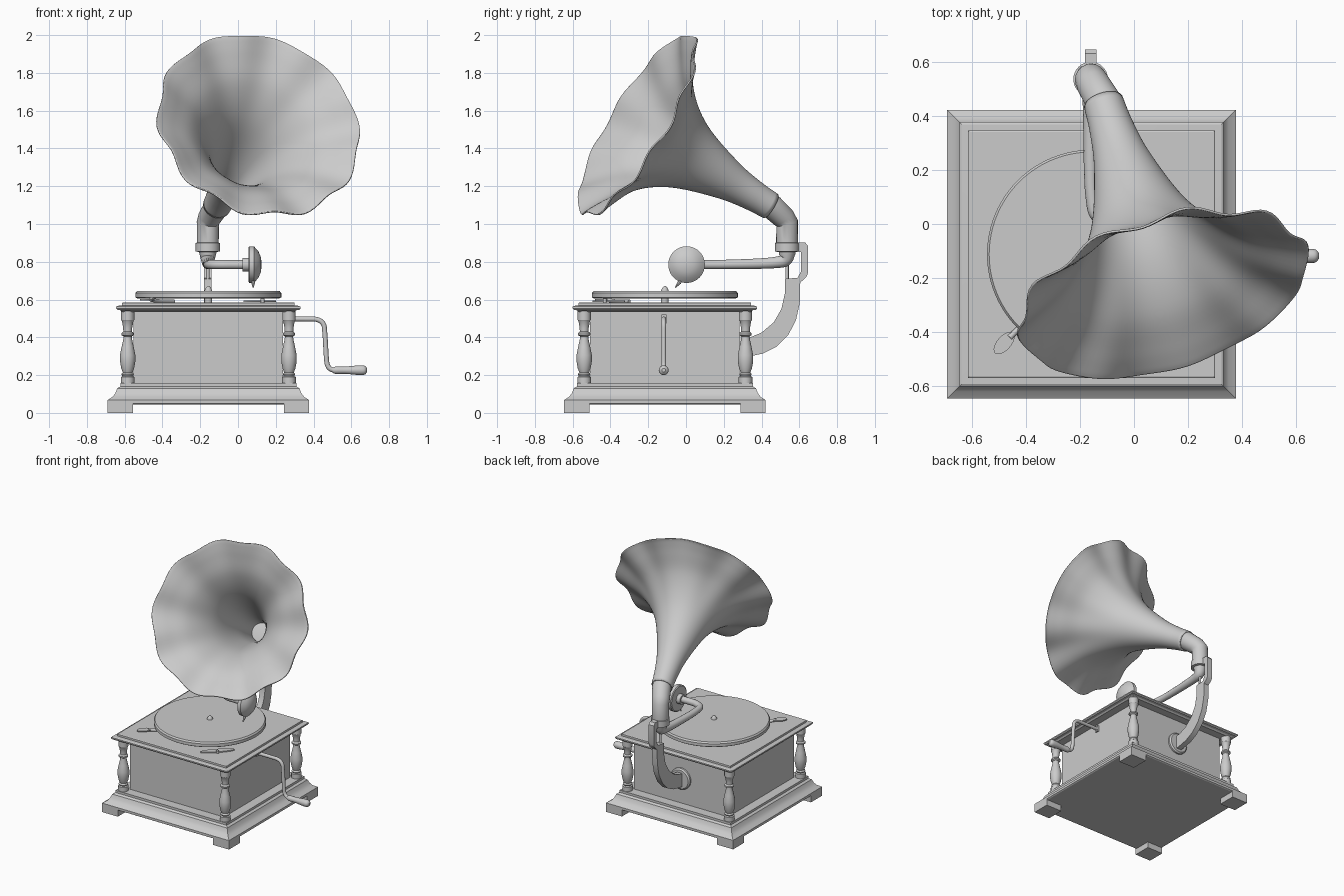
import bpy, bmesh, math
from mathutils import Vector, Matrix

if "Cube" in bpy.data.objects:
    bpy.data.objects.remove(bpy.data.objects["Cube"])

grey = bpy.data.materials.new("plain grey")
grey.use_nodes = True
COLOUR = (0.6, 0.6, 0.6, 1)
grey.diffuse_color = COLOUR
grey.node_tree.nodes["Principled BSDF"].inputs["Base Color"].default_value = COLOUR

CX, CY = -0.157, -0.112      # cabinet centre
PX, PY = -0.16, 0.535        # horn pivot


def smooth(ob, angle=35):
    bpy.ops.object.select_all(action='DESELECT')
    ob.select_set(True)
    bpy.context.view_layer.objects.active = ob
    bpy.ops.object.shade_smooth_by_angle(angle=math.radians(angle))


def finish(name, bm, matrix=None, angle=35):
    bmesh.ops.recalc_face_normals(bm, faces=bm.faces)
    if matrix is not None:
        bm.transform(matrix)
    me = bpy.data.meshes.new(name)
    bm.to_mesh(me)
    bm.free()
    me.materials.append(grey)
    ob = bpy.data.objects.new(name, me)
    bpy.context.collection.objects.link(ob)
    smooth(ob, angle)
    return ob


def loft(name, rings, matrix=None, caps=True, angle=35):
    bm = bmesh.new()
    loops = [[bm.verts.new(p) for p in ring] for ring in rings]
    n = len(loops[0])
    for a, b in zip(loops, loops[1:]):
        for i in range(n):
            bm.faces.new((a[i], a[(i + 1) % n], b[(i + 1) % n], b[i]))
    if caps:
        bm.faces.new(loops[0])
        bm.faces.new(loops[-1])
    return finish(name, bm, matrix, angle)


def lathe(name, profile, matrix, n=32):
    """Profile of (radius, height) turned about local z."""
    turn = [math.tau * i / n for i in range(n)]
    return loft(name, [[(r * math.cos(a), r * math.sin(a), z) for a in turn]
                       for r, z in profile], matrix)


def square_loft(name, profile):
    """Profile of (half width, height) run around the square cabinet."""
    corners = ((-1, -1), (1, -1), (1, 1), (-1, 1))
    return loft(name, [[(CX + h * x, CY + h * y, z) for x, y in corners]
                       for h, z in profile], angle=25)


def spline(points, steps=6):
    pts = [Vector(p) for p in points]
    pts = [2 * pts[0] - pts[1]] + pts + [2 * pts[-1] - pts[-2]]
    out = []
    for a, b, c, d in zip(pts, pts[1:], pts[2:], pts[3:]):
        for i in range(steps):
            t = i / steps
            out.append(0.5 * (2 * b + (c - a) * t + (2 * a - 5 * b + 4 * c - d) * t ** 2
                              + (3 * b - a - 3 * c + d) * t ** 3))
    return out + [pts[-2]]


def tube(name, points, n=20, curved=True):
    """Round rod through points of (x, y, z, radius)."""
    pts = spline(points) if curved else [Vector(p) for p in points]
    cu = bpy.data.curves.new(name, 'CURVE')
    cu.dimensions = '3D'
    cu.bevel_depth = 1
    cu.bevel_resolution = n // 4
    cu.use_fill_caps = True
    sp = cu.splines.new('POLY')
    sp.points.add(len(pts) - 1)
    for q, p in zip(sp.points, pts):
        q.co = (p[0], p[1], p[2], 1)
        q.radius = p[3]
    ob = bpy.data.objects.new(name, cu)
    bpy.context.collection.objects.link(ob)
    cu.materials.append(grey)
    bpy.ops.object.select_all(action='DESELECT')
    ob.select_set(True)
    bpy.context.view_layer.objects.active = ob
    bpy.ops.object.convert(target='MESH')
    smooth(bpy.context.view_layer.objects.active, 40)


def plate(name, outline, depth, matrix):
    """Flat outline extruded both ways along local z."""
    return loft(name, [[(x, y, s * depth / 2) for x, y in outline] for s in (-1, 1)], matrix)


def at(x, y, z):
    return Matrix.Translation((x, y, z))


# Cabinet
square_loft("plinth", [(.525, .045), (.533, .05), (.533, .068), (.507, .085), (.492, .105),
                       (.482, .13), (.466, .14), (.466, .157)])
square_loft("cabinet_body", [(.395, .15), (.395, .54)])
square_loft("lid", [(.455, .535), (.465, .543), (.482, .546), (.488, .553), (.488, .562),
                    (.48, .567), (.457, .568), (.457, .582), (.452, .585)])
column = [(.036, .155), (.036, .19), (.028, .195), (.033, .205), (.026, .215), (.034, .235),
          (.041, .275), (.041, .305), (.032, .35), (.023, .39), (.022, .405), (.033, .412),
          (.033, .422), (.023, .43), (.024, .45), (.03, .485), (.035, .492), (.035, .54)]
for sx, side in ((-1, "right"), (1, "left")):
    for sy, end in ((-1, "front"), (1, "back")):
        lathe(f"{end}_{side}_column", column, at(CX + .427 * sx, CY + .427 * sy, 0), 24)
        foot = [(sx * a, sy * b) for a, b in ((.4, .4), (.533, .4), (.533, .533), (.4, .533))]
        plate(f"{end}_{side}_foot", foot, .052, at(CX, CY, .026))

# Turntable
lathe("platter", [(.375, .605), (.386, .612), (.386, .634), (.378, .645), (.01, .645)],
      at(CX, CY, 0), 96)
lathe("platter_shaft", [(.02, .58), (.02, .61)], at(CX, CY, 0))
lathe("spindle", [(.02, .64), (.02, .65), (.012, .664), (.004, .672)], at(CX, CY, 0), 16)

# Brake and speed levers
leaf = [(.05 * math.cos(a), .026 * math.sin(a)) for a in [math.tau * i / 24 for i in range(24)]]
plate("brake_paddle", leaf, .008, at(-.48, -.44, .60) @ Matrix.Rotation(math.radians(48), 4, 'Z'))
tube("brake_arm", [(-.46, -.42, .6, .012), (-.42, -.38, .592, .01), (-.34, -.3, .59, .01)])
plate("speed_lever", [(2.4 * x, .9 * y) for x, y in leaf], .008,
      at(.115, -.41, .59) @ Matrix.Rotation(math.radians(45), 4, 'Z'))
lathe("speed_pin", [(.01, .58), (.01, .605)], at(.13, -.43, 0), 12)

# Crank
tube("crank", [(x, -.118, z, .013) for x, z in
               ((.22, .497), (.36, .497), (.42, .494), (.452, .47), (.46, .42), (.468, .29),
                (.475, .25), (.495, .23), (.53, .226))], 16)
tube("crank_handle", [(x, -.118, .226, r) for x, r in
                      ((.5, .014), (.52, .02), (.57, .02), (.64, .026), (.67, .024), (.684, .01))])
plate("crank_guard", [(-.024, -.012), (.024, -.012), (.024, .014), (-.024, .014)], .012,
      at(.242, -.118, .497) @ Matrix.Rotation(math.pi / 2, 4, 'Y'))

# Back bracket
outline = [(.27, .29), (.34, .30), (.41, .315), (.48, .35), (.54, .41), (.582, .49), (.602, .58),
           (.605, .69), (.638, .72), (.645, .74), (.645, .885), (.63, .903), (.56, .903), (.56, .86),
           (.61, .85), (.61, .75), (.59, .715), (.525, .71), (.525, .64), (.505, .55),
           (.465, .48), (.40, .425), (.34, .40), (.27, .39)]
swap = Matrix(((0, 0, 1, 0), (1, 0, 0, 0), (0, 1, 0, 0), (0, 0, 0, 1)))
plate("horn_bracket", outline, .042, at(PX, 0, 0) @ swap)
lathe("bracket_rosette", [(.08, 0), (.08, .015), (.07, .024)],
      at(PX, .28, .345) @ Matrix.Rotation(-math.pi / 2, 4, 'X'))
lathe("pivot_pin", [(.009, .7), (.009, .785), (.015, .79), (.015, .81)], at(PX, PY, 0), 12)
lathe("bracket_ring", [(.05, .852), (.064, .855), (.064, .9), (.05, .903)], at(PX, PY, 0))

# Tone arm and sound box
tube("tone_arm", [(PX, PY, .87, .05), (PX, PY, .845, .045), (PX, .525, .81, .036),
                  (PX, .48, .797, .031), (PX, .38, .79, .028), (PX, .2, .786, .025),
                  (PX + .005, .1, .785, .024), (-.14, .035, .785, .024), (-.09, .005, .785, .024),
                  (-.03, 0, .785, .024), (.04, 0, .785, .024)])
lathe("sound_box", [(.036, .025), (.036, .055), (.09, .055), (.097, .06), (.097, .085), (.088, .092),
                    (.07, .108), (.04, .121), (.01, .125)],
      at(0, .003, .785) @ Matrix.Rotation(math.pi / 2, 4, 'Y'), 40)
tube("needle", [(.08, -.02, .715, .008), (.08, -.035, .69, .01), (.08, -.057, .664, .003)], 8, False)

# Horn elbow
throat = Vector((-.11, .44, 1.10))
axis = Vector((.26, -.825, .5)).normalized()
bend = throat - axis * .02
tube("horn_elbow", [(PX, PY, .86, .056), (PX, PY, .9, .058), (PX, PY, 1.005, .059),
                    (-.15, .515, 1.035, .062), (*bend, .066), (*throat, .067)], 32, False)

# Flared horn with a scalloped lip
frame = at(*throat) @ axis.to_track_quat('Z', 'Y').to_matrix().to_4x4()
lathe("horn_collar", [(.06, -.012), (.071, -.01), (.071, .006), (.06, .008)], frame)
flare = spline([(r, z, 0) for r, z in ((.066, -.01), (.074, .1), (.098, .25), (.163, .47), (.235, .61),
                                       (.335, .725), (.45, .80), (.52, .838), (.548, .85))], 5)
LOBES, SEGMENTS = 10, 120
rings = []
for r, z, _ in flare:
    wave = max(0, (r - .15) / .4) ** 2
    ring = []
    for i in range(SEGMENTS):
        a = math.tau * i / SEGMENTS
        c = wave * math.cos(LOBES * a)
        rr = r + .013 * c
        ring.append((rr * math.cos(a), rr * math.sin(a), z - .012 * c))
    rings.append(ring)
horn = loft("horn", rings, frame, caps=False, angle=60)
shell = horn.modifiers.new("thickness", 'SOLIDIFY')
shell.thickness = .008
shell.offset = -1
